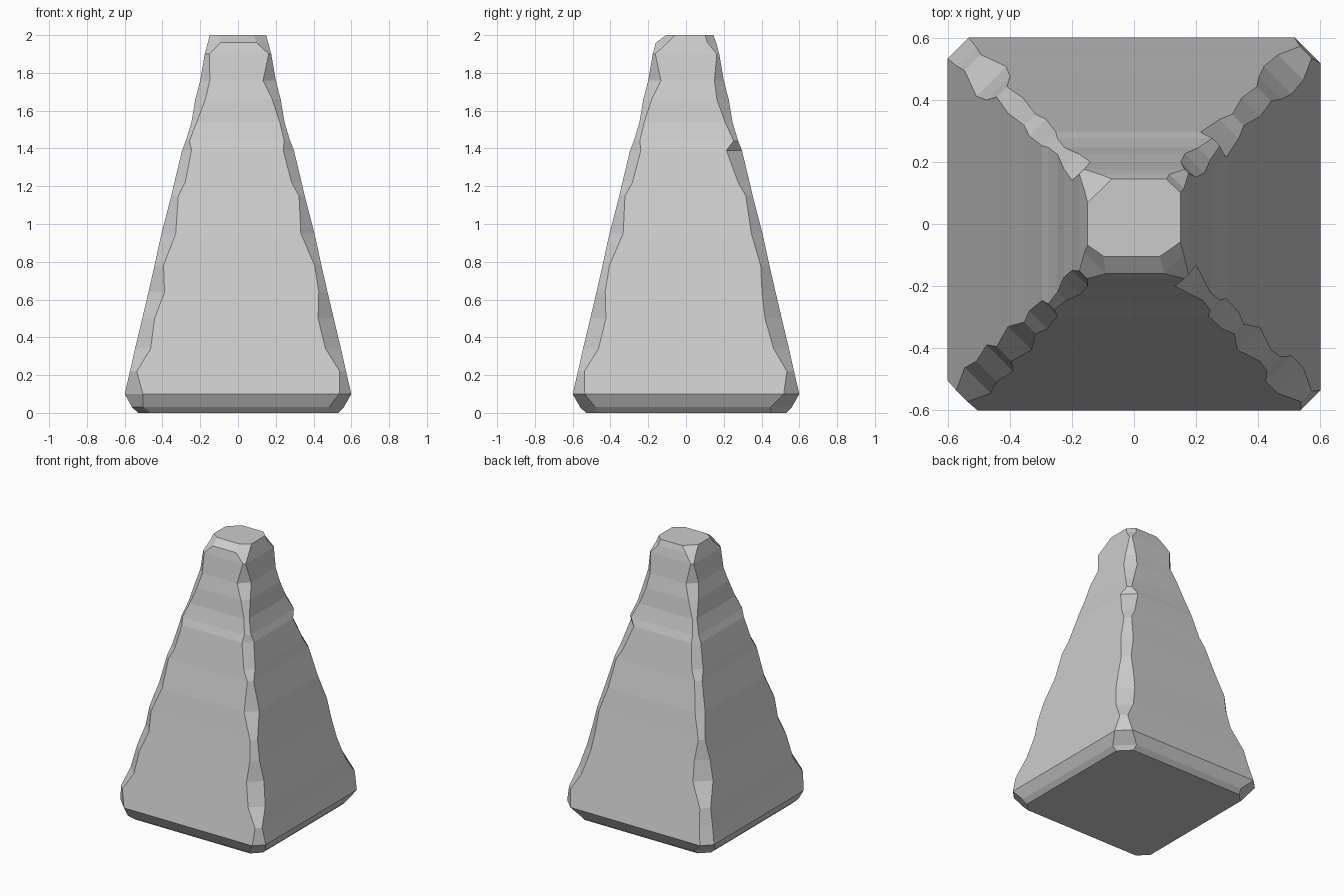
import bpy, bmesh, random

if "Cube" in bpy.data.objects:
    bpy.data.objects.remove(bpy.data.objects["Cube"])

random.seed(4)

# Profile of the tapered stone: height, half width, typical corner chip
LEVELS = [
    (0.00, 0.53, 0.09), (0.03, 0.56, 0.09), (0.10, 0.60, 0.085),
    (0.22, 0.572, 0.05), (0.34, 0.545, 0.07), (0.50, 0.507, 0.08),
    (0.64, 0.474, 0.07), (0.78, 0.442, 0.05), (0.95, 0.405, 0.06),
    (1.15, 0.353, 0.03), (1.22, 0.337, 0.06), (1.39, 0.296, 0.07),
    (1.44, 0.276, 0.03), (1.54, 0.246, 0.03), (1.66, 0.226, 0.06),
    (1.76, 0.200, 0.06), (1.90, 0.176, 0.02), (1.96, 0.160, 0.06),
    (2.00, 0.145, 0.07),
]
CORNERS = [(-1, -1), (1, -1), (1, 1), (-1, 1)]


def ring(bm, z, w, chip):
    """Square ring whose four corners are each chipped by a varying amount."""
    verts = []
    for i, (sx, sy) in enumerate(CORNERS):
        c = chip * random.uniform(0.6, 1.3)
        along_x = bm.verts.new((sx * (w - c), sy * w, z))
        along_y = bm.verts.new((sx * w, sy * (w - c), z))
        verts += [along_y, along_x] if i % 2 == 0 else [along_x, along_y]
    return verts


# Weathered stone block lofted through the rings
bm = bmesh.new()
rings = [ring(bm, *level) for level in LEVELS]

# Uneven top: the front edge is worn further back than the rear
for v in rings[-1]:
    if v.co.y < 0:
        v.co.y *= 0.72
    v.co.x *= 1.03

for low, high in zip(rings, rings[1:]):
    for i in range(8):
        j = (i + 1) % 8
        bm.faces.new((low[i], low[j], high[j], high[i]))
bm.faces.new(rings[-1])
bm.faces.new(rings[0][::-1])
bmesh.ops.recalc_face_normals(bm, faces=bm.faces[:])

mesh = bpy.data.meshes.new("tapered_stone")
bm.to_mesh(mesh)
bm.free()
stone = bpy.data.objects.new("tapered_stone", mesh)
bpy.context.collection.objects.link(stone)
